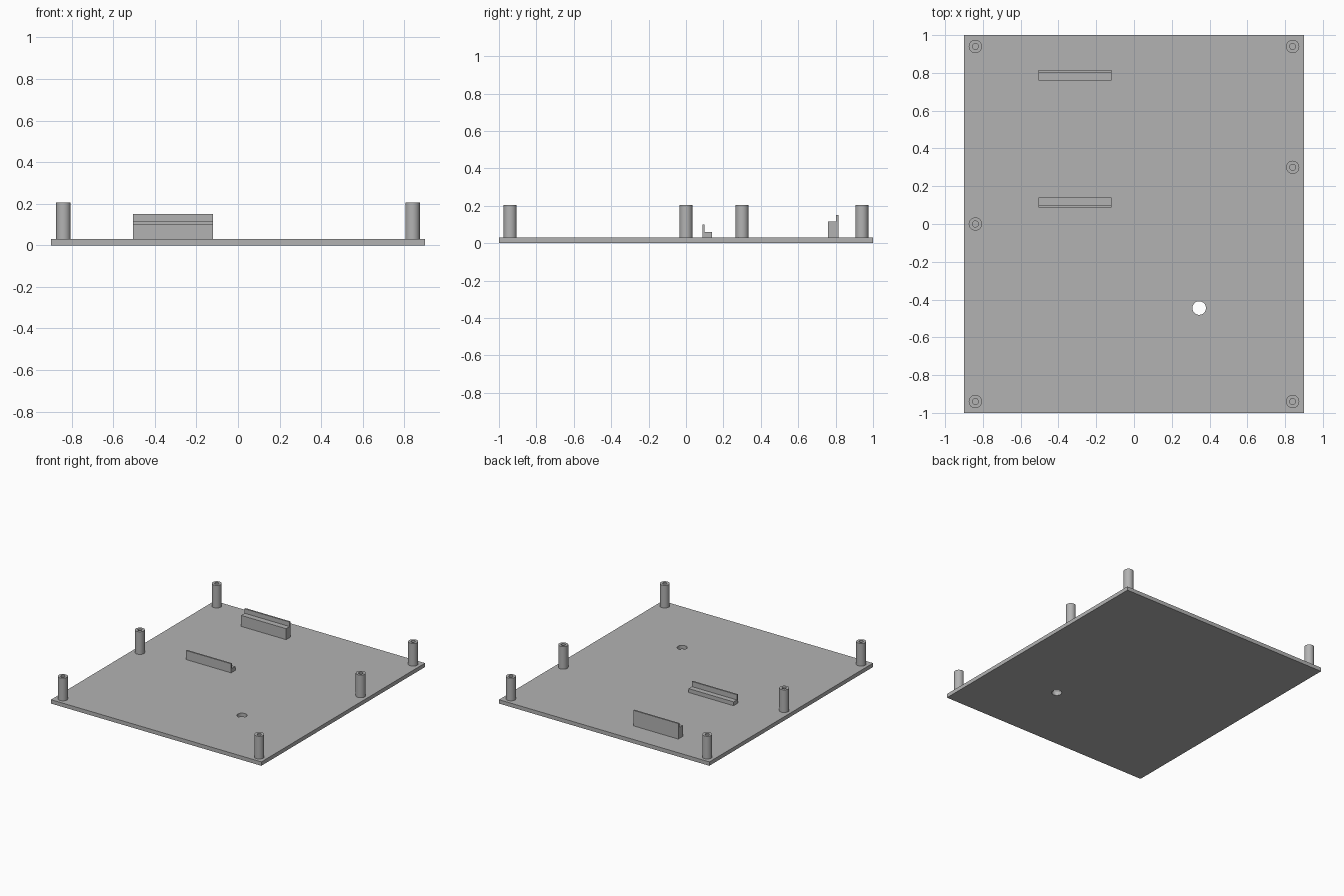
import bpy
import bmesh
from math import pi
from mathutils import Matrix, Vector

cube = bpy.data.objects.get("Cube")
if cube:
    bpy.data.objects.remove(cube, do_unlink=True)

PLATE_TOP = 0.03
POST_TOP = 0.205

grey = bpy.data.materials.new("plain_grey")
grey.use_nodes = True
colour = (0.45, 0.45, 0.45, 1)
grey.diffuse_color = colour
grey.node_tree.nodes["Principled BSDF"].inputs["Base Color"].default_value = colour


def add_object(name, bm, smooth=False):
    bmesh.ops.recalc_face_normals(bm, faces=bm.faces)
    mesh = bpy.data.meshes.new(name)
    bm.to_mesh(mesh)
    bm.free()
    mesh.materials.append(grey)
    obj = bpy.data.objects.new(name, mesh)
    bpy.context.collection.objects.link(obj)
    if smooth:
        bpy.ops.object.select_all(action="DESELECT")
        obj.select_set(True)
        bpy.context.view_layer.objects.active = obj
        bpy.ops.object.shade_smooth_by_angle(angle=pi / 6)
    return obj


def base_plate():
    bm = bmesh.new()
    bmesh.ops.create_cube(bm, size=1, matrix=Matrix.Translation((0, 0, PLATE_TOP / 2))
                          @ Matrix.Diagonal((1.8, 2, PLATE_TOP, 1)))
    plate = add_object("base_plate", bm)

    # Round through hole
    bm = bmesh.new()
    bmesh.ops.create_cone(bm, cap_ends=True, segments=32, radius1=0.036, radius2=0.036,
                          depth=0.2, matrix=Matrix.Translation((0.345, -0.445, 0)))
    cutter = add_object("hole_cutter", bm)
    cutter.hide_render = True
    cut = plate.modifiers.new("hole", "BOOLEAN")
    cut.operation = "DIFFERENCE"
    cut.solver = "EXACT"
    cut.object = cutter
    bpy.context.view_layer.objects.active = plate
    bpy.ops.object.modifier_apply(modifier=cut.name)
    bpy.data.objects.remove(cutter, do_unlink=True)


def hollow_post(name, x, y):
    # Revolved wall section with a screw hole down to the plate
    outer, inner = 0.035, 0.016
    section = [(0, PLATE_TOP + 0.001), (inner, PLATE_TOP + 0.001), (inner, POST_TOP),
               (outer, POST_TOP), (outer, PLATE_TOP)]
    bm = bmesh.new()
    verts = [bm.verts.new((r, 0, z)) for r, z in section]
    edges = [bm.edges.new(pair) for pair in zip(verts, verts[1:])]
    bmesh.ops.spin(bm, geom=verts + edges, cent=(0, 0, 0), axis=(0, 0, 1),
                   angle=2 * pi, steps=32)
    bmesh.ops.remove_doubles(bm, verts=bm.verts, dist=0.0002)
    add_object(name, bm, smooth=True).location = (x, y, 0)


def stepped_rail(name, wall_y, step_y, ledge_y, ledge_z, wall_z):
    # L-shaped section extruded sideways
    section = [(wall_y, PLATE_TOP), (ledge_y, PLATE_TOP), (ledge_y, ledge_z),
               (step_y, ledge_z), (step_y, wall_z), (wall_y, wall_z)]
    left, right = -0.12, -0.505
    bm = bmesh.new()
    face = bm.faces.new([bm.verts.new((right, y, z)) for y, z in section])
    grown = bmesh.ops.extrude_face_region(bm, geom=[face], use_keep_orig=True)
    moved = [v for v in grown["geom"] if isinstance(v, bmesh.types.BMVert)]
    bmesh.ops.translate(bm, verts=moved, vec=Vector((left - right, 0, 0)))
    add_object(name, bm)


base_plate()

for side, x, rows in (("left", 0.84, (-0.94, 0.3, 0.94)), ("right", -0.84, (-0.94, 0, 0.94))):
    for place, y in zip(("front", "middle", "back"), rows):
        hollow_post(f"{place}_{side}_post", x, y)

stepped_rail("front_rail", 0.088, 0.1, 0.14, 0.06, 0.1)
stepped_rail("back_rail", 0.815, 0.803, 0.76, 0.115, 0.15)
